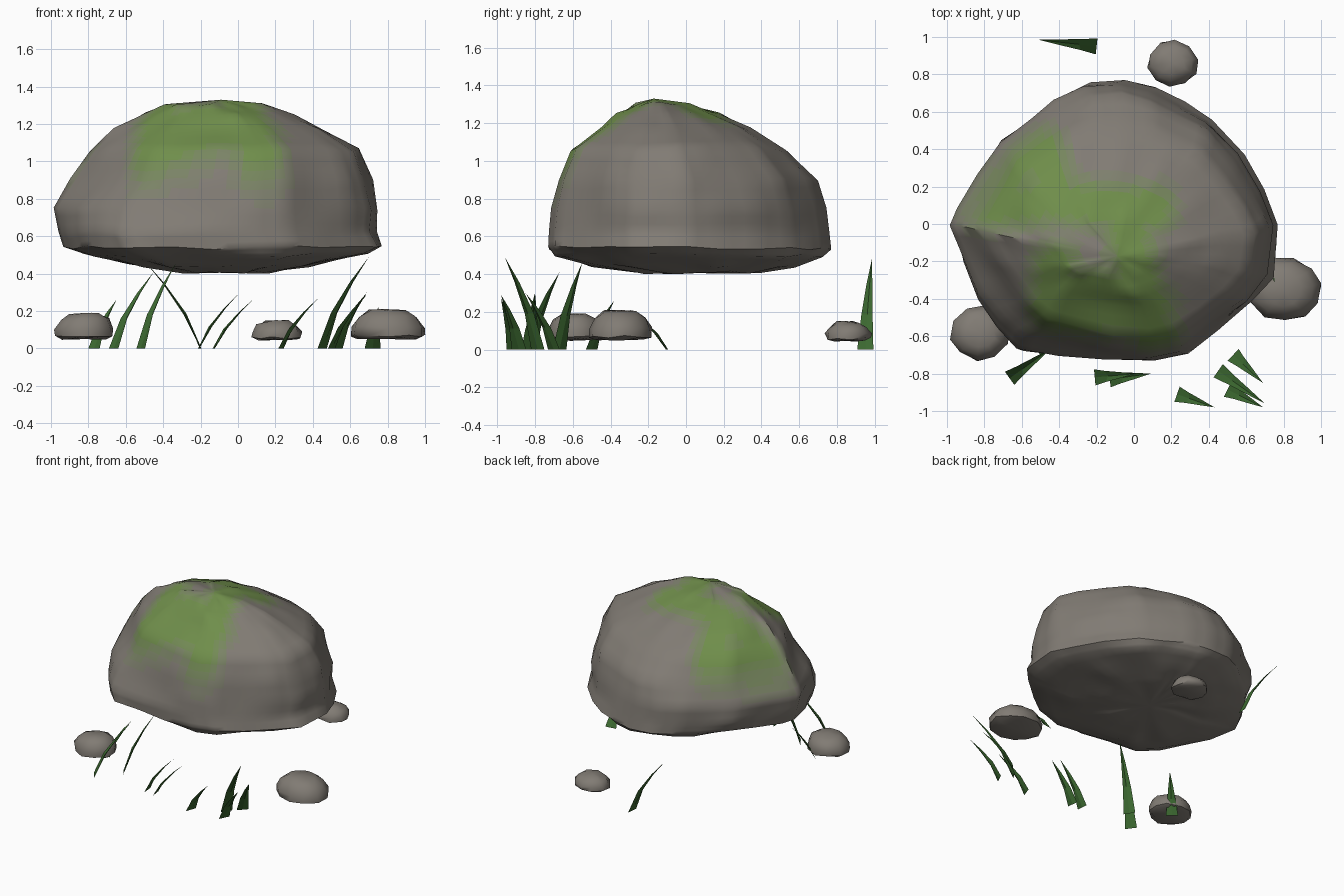
import bpy, bmesh, math, random
from mathutils import Vector, Matrix

if "Cube" in bpy.data.objects:
    bpy.data.objects.remove(bpy.data.objects["Cube"])

random.seed(4)


def material(name, rgb):
    m = bpy.data.materials.new(name)
    m.diffuse_color = (*rgb, 1)
    m.use_nodes = True
    m.node_tree.nodes["Principled BSDF"].inputs["Base Color"].default_value = m.diffuse_color
    return m


STONE, MOSS = Vector((0.22, 0.20, 0.175)), Vector((0.16, 0.27, 0.07))
# stone fading into moss in a few steps
STEPS = 6
stone_mats = [material(f"stone_moss_{i}", STONE.lerp(MOSS, i / (STEPS - 1))) for i in range(STEPS)]
grass_mat = material("grass", (0.045, 0.14, 0.03))


def finish(name, bm, mats, smooth=True):
    me = bpy.data.meshes.new(name)
    bm.to_mesh(me)
    bm.free()
    ob = bpy.data.objects.new(name, me)
    bpy.context.collection.objects.link(ob)
    for m in mats:
        me.materials.append(m)
    if smooth:
        bpy.ops.object.select_all(action='DESELECT')
        ob.select_set(True)
        bpy.context.view_layer.objects.active = ob
        bpy.ops.object.shade_smooth_by_angle(angle=math.radians(50))
    return ob


def loft(outline, levels, bottom, top, jitter):
    """Stack a unit plan outline (u, v in 0..1) into boxes (z, x0, x1, y0, y1)."""
    bm = bmesh.new()
    rings = []
    for z, x0, x1, y0, y1 in levels:
        ring = []
        for u, v in outline:
            r = Vector([random.uniform(-jitter, jitter) for _ in range(3)])
            ring.append(bm.verts.new(Vector((x0 + u * (x1 - x0), y0 + v * (y1 - y0), z)) + r))
        rings.append(ring)
    n = len(outline)
    for a, b in zip(rings, rings[1:]):
        for i in range(n):
            j = (i + 1) % n
            bm.faces.new((a[i], a[j], b[j], b[i]))
    for ring, tip, flip in ((rings[0], bottom, True), (rings[-1], top, False)):
        c = bm.verts.new(tip)
        for i in range(n):
            j = (i + 1) % n
            bm.faces.new((ring[j], ring[i], c) if flip else (ring[i], ring[j], c))
    return bm


# boulder
plan = [(.78, 0), (.70, .18), (.58, .38), (.41, .56), (.25, .65), (.10, .73), (-.08, .77),
        (-.26, .75), (-.43, .67), (-.55, .57), (-.72, .44), (-.83, .27), (-.95, .08), (-1, 0),
        (-.93, -.2), (-.87, -.4), (-.76, -.56), (-.64, -.67), (-.4, -.70), (-.15, -.72),
        (.10, -.74), (.27, -.70), (.45, -.57), (.63, -.42), (.74, -.28)]
unit = [((x + 1) / 1.78, (y + .74) / 1.51) for x, y in plan]
levels = [(.41, -.32, .18, -.25, .40), (.445, -.58, .42, -.52, .58), (.50, -.82, .70, -.69, .72),
          (.54, -.94, .775, -.74, .77), (.62, -.97, .74, -.735, .765), (.75, -.995, .745, -.715, .75),
          (.90, -.90, .715, -.685, .69), (1.06, -.79, .65, -.61, .53), (1.17, -.66, .47, -.46, .34),
          (1.25, -.53, .30, -.36, .17), (1.30, -.40, .14, -.27, .03)]
bm = loft(unit, levels, (-.1, .05, .405), (-.09, -.17, 1.33), 0.011)

# lean the upper front-left corner in and fill out the upper back-left
for v in bm.verts:
    d = Vector((v.co.x + .08, v.co.y + .05))
    ang = math.atan2(d.y, d.x)
    for deg, z0, amount in ((222, .62, -.12), (138, .85, .12)):
        w = max(0, math.cos(ang - math.radians(deg))) ** 6 * max(0, min(1, (v.co.z - z0) / .25))
        if v.co.z < 1.28:
            v.co.x += d.x * w * amount
            v.co.y += d.y * w * amount
bmesh.ops.subdivide_edges(bm, edges=bm.edges[:], cuts=2, use_grid_fill=True, smooth=0.3)

# moss patches: paths seen from above
paths = [[(-.87, .12), (-.5, .40), (-.42, .12), (.1, .08)],
         [(-.05, .08), (.02, -.3), (.12, -.6)],
         [(-.42, -.22), (-.45, -.48), (.0, -.48), (.1, -.45)],
         [(-.3, -.36), (0, -.36)],
         [(-.8, .1), (-.45, .12)]]


def path_distance(p):
    best = 9
    for path in paths:
        for a, b in zip(path, path[1:]):
            a, b = Vector(a), Vector(b)
            t = max(0, min(1, (p - a).dot(b - a) / (b - a).length_squared))
            best = min(best, (p - a.lerp(b, t)).length)
    return best


for f in bm.faces:
    c = f.calc_center_median()
    side = min(1, max(0, (c.z - .72) / .3))
    amount = min(1, max(0, (0.19 - path_distance(c.xy)) / 0.13)) * side
    f.material_index = round(amount * (STEPS - 1))
finish("boulder", bm, stone_mats)


# pebbles: flat base, low dome
def pebble(name, x0, x1, y0, y1, z0, z1, sides):
    ring = []
    for i in range(sides):
        a = math.tau * (i + .3) / sides
        ring.append((.5 + .5 * math.cos(a), .5 + .5 * math.sin(a)))
    h, cx, cy = z1 - z0, (x0 + x1) / 2, (y0 + y1) / 2
    lv = []
    for k, s in ((0.03, .78), (.12, .99), (.4, 1.0), (.75, .8), (.96, .5)):
        lv.append((z0 + k * h, cx + (x0 - cx) * s, cx + (x1 - cx) * s,
                   cy + (y0 - cy) * s, cy + (y1 - cy) * s))
    b = loft(ring, lv, (cx, cy, z0), (cx, cy, z1), 0.008)
    finish(name, b, stone_mats[:1])


pebble("pebble_left", -.98, -.66, -.73, -.44, .05, .19, 10)
pebble("pebble_right", .60, 1.0, -.52, -.18, .05, .21, 11)
pebble("pebble_back", .07, .34, .74, .98, .045, .15, 10)

# grass blades: base x, y, then tip x, y, z
blades = [(-.77, -.50, -.65, -.38, .26), (-.665, -.825, -.45, -.67, .41), (-.52, -.67, -.33, -.55, .46),
          (-.20, .95, -.51, .985, .48), (-.21, -.82, .01, -.80, .30), (-.13, -.83, .09, -.80, .27),
          (.23, -.91, .43, -.98, .27), (.45, -.785, .70, -.96, .49), (.50, -.885, .69, -.98, .29),
          (.53, -.70, .69, -.85, .30), (.72, -.10, .75, -.31, .22)]
for n, (bx, by, tx, ty, h) in enumerate(blades):
    bm = bmesh.new()
    base, lean = Vector((bx, by, 0)), Vector((tx - bx, ty - by, 0))
    across = Vector((-lean.y, lean.x, 0)).normalized() * 0.043
    fold = lean.normalized() * 0.022
    rows = []
    # each row is a shallow V: edge, midrib, edge
    for t in (0, .35, .7):
        c = base + lean * t ** 1.3 + Vector((0, 0, h * t ** 0.9))
        s = (1 - t) ** 0.85
        f = fold * s * min(1, t * 3)
        rows.append([bm.verts.new(p) for p in (c - across * s, c + f, c + across * s)])
    tip = bm.verts.new((tx, ty, h))
    for lo, hi in zip(rows, rows[1:]):
        for i in (0, 1):
            bm.faces.new((lo[i], lo[i + 1], hi[i + 1], hi[i]))
    for i in (0, 1):
        bm.faces.new((rows[-1][i], rows[-1][i + 1], tip))
    finish(f"grass_blade_{n + 1}", bm, [grass_mat], smooth=False)
